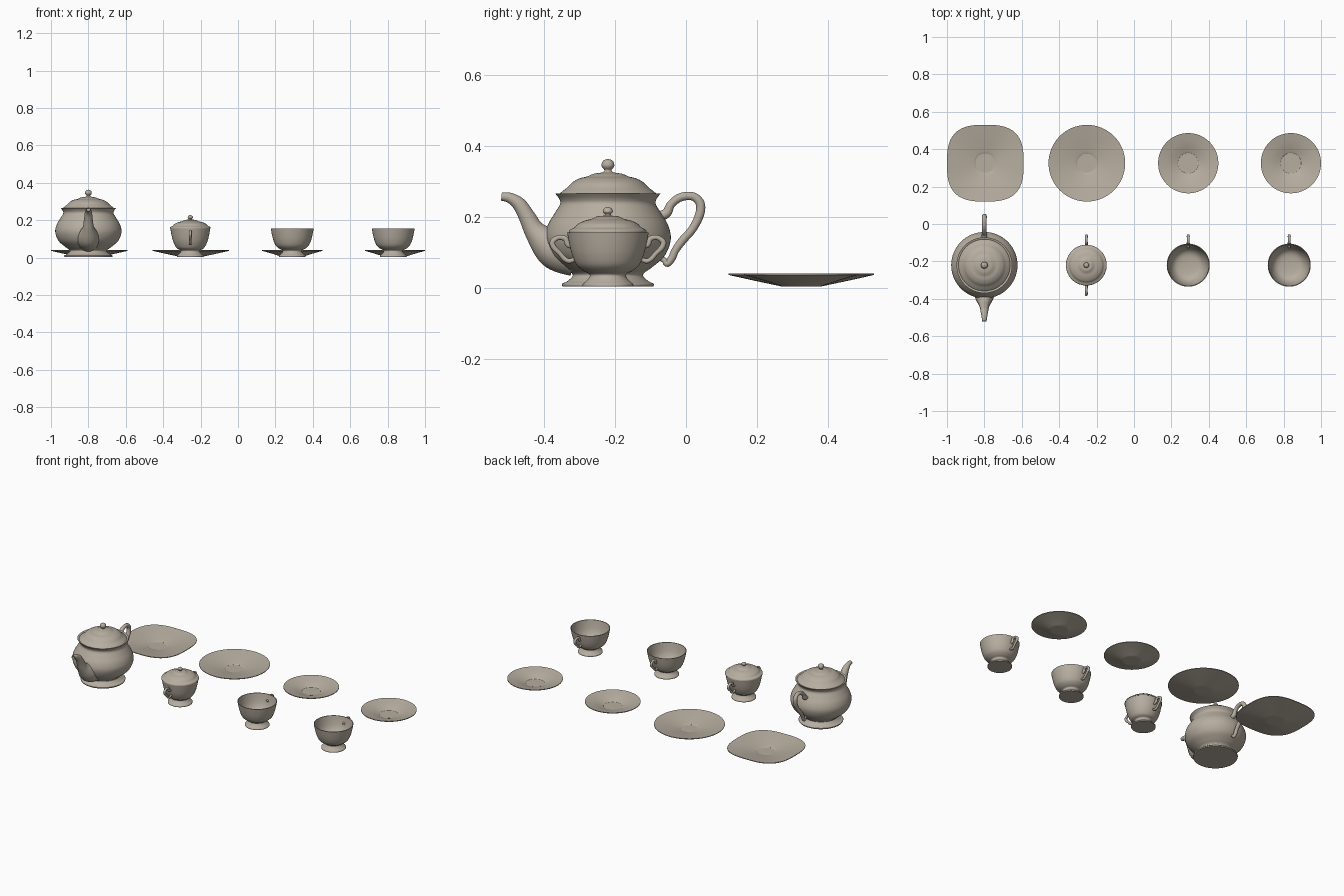
import bpy, bmesh
from math import sin, cos, pi
from mathutils import Vector

cube = bpy.data.objects.get("Cube")
if cube:
    bpy.data.objects.remove(cube, do_unlink=True)

clay = bpy.data.materials.new("warm_grey_ceramic")
clay.use_nodes = True
colour = (0.47, 0.42, 0.35, 1)
clay.diffuse_color = colour
clay.node_tree.nodes["Principled BSDF"].inputs["Base Color"].default_value = colour
clay.node_tree.nodes["Principled BSDF"].inputs["Roughness"].default_value = 0.6


def smooth_path(points, steps=5):
    """Smooth curve through the points; a doubled point makes a corner."""
    pts = [Vector(p) for p in points]
    pts = [pts[0]] + pts + [pts[-1]]
    out = []
    for a, b, c, d in zip(pts, pts[1:], pts[2:], pts[3:]):
        if (c - b).length < 1e-6:
            continue
        for i in range(steps):
            t = i / steps
            out.append(0.5 * (2 * b + (c - a) * t + (2 * a - 5 * b + 4 * c - d) * t * t
                              + (3 * b - a - 3 * c + d) * t ** 3))
    return out + [pts[-1]]


def skin(name, rings, place):
    """Join rings of points into one smooth shell with closed ends."""
    bm = bmesh.new()
    loops = [[bm.verts.new(p) for p in ring] for ring in rings]
    n = len(loops[0])
    for lo, hi in zip(loops, loops[1:]):
        for i in range(n):
            j = (i + 1) % n
            bm.faces.new((lo[i], lo[j], hi[j], hi[i]))
    bm.faces.new(loops[0][::-1])
    bm.faces.new(loops[-1])
    bmesh.ops.remove_doubles(bm, verts=bm.verts, dist=0.0002)
    bmesh.ops.recalc_face_normals(bm, faces=bm.faces)
    mesh = bpy.data.meshes.new(name)
    bm.to_mesh(mesh)
    bm.free()
    mesh.materials.append(clay)
    obj = bpy.data.objects.new(name, mesh)
    obj.location = (place[0], place[1], 0)
    bpy.context.collection.objects.link(obj)
    bpy.ops.object.select_all(action='DESELECT')
    bpy.context.view_layer.objects.active = obj
    obj.select_set(True)
    bpy.ops.object.shade_smooth_by_angle(angle=0.7)
    return obj


def lathe(name, profile, place, power=2, sides=64):
    """Turn an (r, z) profile; a power above 2 squares the outline."""
    rings = []
    for r, z in smooth_path(profile):
        r = max(r, 0.00001)
        # Squareness fades in from the centre outward
        p = 2 + (power - 2) * min(1, r / 0.2)
        ring = []
        for i in range(sides):
            c, s = cos(2 * pi * i / sides), sin(2 * pi * i / sides)
            k = r / (abs(c) ** p + abs(s) ** p) ** (1 / p)
            ring.append((k * c, k * s, z))
        rings.append(ring)
    return skin(name, rings, place)


def tube(name, path, place, mirror=1, hollow=False, sides=14):
    """Sweep a round section along (y, z, radius) points."""
    pts = smooth_path(path)
    rings = []
    for i, p in enumerate(pts):
        t = pts[min(i + 1, len(pts) - 1)] - pts[max(i - 1, 0)]
        t = Vector((0, t.x, t.y)).normalized()
        side = Vector((0, -t.z, t.y))
        mid = Vector((0, p.x, p.y))
        rings.append([mid + p.z * (Vector((1, 0, 0)) * cos(a) + side * sin(a))
                      for a in (2 * pi * k / sides for k in range(sides))])
    if hollow:
        inner = [mid + (v - mid) * 0.7 for v in rings[-1]]
        rings += [inner, [v - t * 0.02 for v in inner]]
    rings = [[(v[0], v[1] * mirror, v[2]) for v in ring] for ring in rings]
    return skin(name, rings, place)


# Teapot
POT = (-0.8, -0.22)
lathe("teapot_body", [
    (0, 0.003), (0.128, 0.003), (0.128, 0.003), (0.129, 0.011), (0.115, 0.018),
    (0.1, 0.032), (0.103, 0.042), (0.125, 0.058), (0.16, 0.09), (0.177, 0.135),
    (0.17, 0.175), (0.15, 0.21), (0.135, 0.235), (0.137, 0.25), (0.149, 0.266),
    (0.149, 0.266), (0.138, 0.262), (0.125, 0.255), (0, 0.255)], POT)
lathe("teapot_lid", [
    (0, 0.257), (0.138, 0.258), (0.138, 0.258), (0.138, 0.263), (0.128, 0.272),
    (0.114, 0.283), (0.1, 0.297), (0.08, 0.308), (0.06, 0.313), (0.04, 0.321),
    (0.016, 0.325), (0.01, 0.331), (0.016, 0.339), (0.018, 0.347), (0.013, 0.358),
    (0, 0.363)], POT)
tube("teapot_spout", [
    (-0.09, 0.09, 0.06), (-0.14, 0.105, 0.06), (-0.172, 0.126, 0.05),
    (-0.206, 0.16, 0.031), (-0.228, 0.2, 0.024), (-0.25, 0.235, 0.02),
    (-0.276, 0.253, 0.015), (-0.3, 0.257, 0.012)], POT, hollow=True)
tube("teapot_handle", [
    (0.14, 0.2, 0.014), (0.165, 0.21, 0.014), (0.178, 0.235, 0.012),
    (0.205, 0.255, 0.012), (0.24, 0.257, 0.012), (0.26, 0.237, 0.013),
    (0.258, 0.205, 0.013), (0.238, 0.165, 0.012), (0.21, 0.133, 0.012),
    (0.19, 0.105, 0.011), (0.18, 0.083, 0.011), (0.167, 0.068, 0.01),
    (0.158, 0.078, 0.008), (0.14, 0.085, 0.006)], POT)

# Shared foot, wall and ear handle of the bowl and cups
FOOT = [(0, 0.003), (0.071, 0.003), (0.071, 0.003), (0.071, 0.01), (0.062, 0.018),
        (0.052, 0.03), (0.053, 0.039), (0.07, 0.048)]
WALL = [(0.088, 0.064), (0.1, 0.09), (0.108, 0.12), (0.115, 0.156), (0.115, 0.156)]
EAR = [(0.095, 0.116, 0.007), (0.112, 0.121, 0.008), (0.12, 0.138, 0.008),
       (0.14, 0.141, 0.007), (0.156, 0.129, 0.008), (0.152, 0.113, 0.008),
       (0.135, 0.096, 0.007), (0.122, 0.081, 0.007), (0.108, 0.075, 0.007),
       (0.09, 0.082, 0.006)]

# Sugar bowl
SUGAR = (-0.255, -0.22)
lathe("sugar_bowl", FOOT + [(r * 0.93, z) for r, z in WALL] + [(0, 0.154)], SUGAR)
lathe("sugar_lid", [
    (0, 0.155), (0.109, 0.156), (0.109, 0.156), (0.107, 0.163), (0.094, 0.17),
    (0.084, 0.18), (0.065, 0.189), (0.045, 0.194), (0.03, 0.201), (0.012, 0.203),
    (0.008, 0.207), (0.014, 0.214), (0.01, 0.224), (0, 0.227)], SUGAR)
for label, m in (("back", 1), ("front", -1)):
    tube("sugar_handle_" + label, EAR, SUGAR, m)

# Cups
for label, x in (("inner", 0.29), ("outer", 0.83)):
    lathe("cup_" + label, FOOT + WALL + [
        (0.111, 0.156), (0.111, 0.156), (0.104, 0.12), (0.095, 0.09), (0.08, 0.066),
        (0.06, 0.053), (0.03, 0.048), (0, 0.047)], (x, -0.22))
    tube("cup_handle_" + label, EAR, (x, -0.22))

# Plates and saucers
for name, x, r, power in (("square_plate", -0.795, 0.205, 2.9),
                          ("round_plate", -0.252, 0.205, 2),
                          ("saucer_inner", 0.29, 0.161, 2),
                          ("saucer_outer", 0.839, 0.161, 2)):
    lathe(name, [
        (0, 0.003), (0.053, 0.003), (0.053, 0.003), (r * 0.65, 0.02), (r, 0.036),
        (r, 0.036), (r, 0.04), (r, 0.04), (r * 0.65, 0.027), (0.06, 0.012),
        (0.05, 0.009), (0, 0.009)], (x, 0.325), power)
